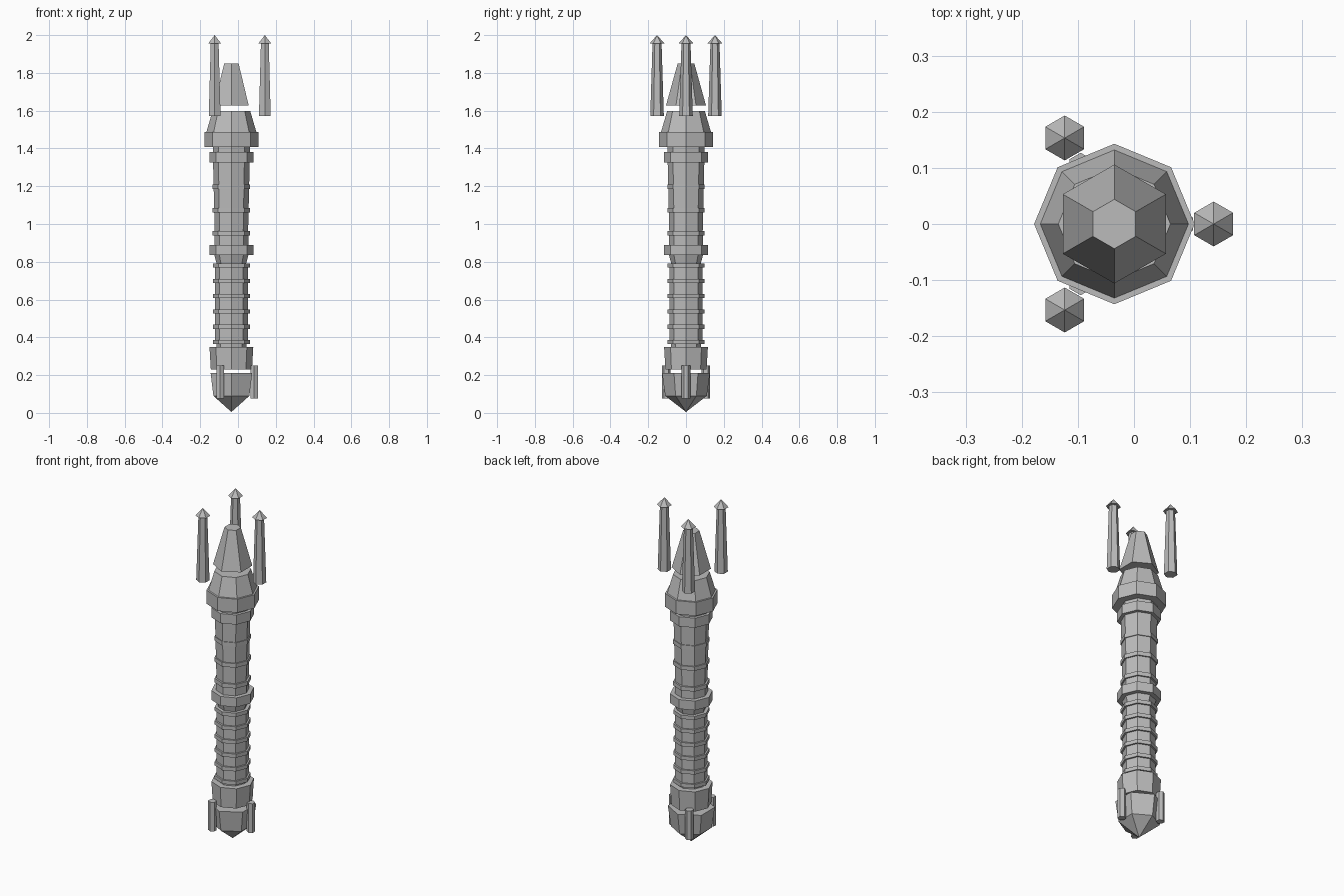
import bpy, bmesh, math

if "Cube" in bpy.data.objects:
    bpy.data.objects.remove(bpy.data.objects["Cube"])

CX = -0.035  # the shaft axis sits left of centre because of the prong layout

gray = bpy.data.materials.new("plain gray")
gray.diffuse_color = (0.5, 0.5, 0.5, 1)
gray.use_nodes = True
gray.node_tree.nodes["Principled BSDF"].inputs["Base Color"].default_value = gray.diffuse_color


def prism(name, profile, sides, x=CX, y=0.0, start=0.0):
    """Stack of flat-sided rings from (radius, z) pairs; radius 0 makes a tip."""
    bm = bmesh.new()
    rings = []
    for r, z in profile:
        if r == 0:
            rings.append([bm.verts.new((x, y, z))])
        else:
            rings.append([bm.verts.new((x + r * math.cos(start + 2 * math.pi * i / sides),
                                        y + r * math.sin(start + 2 * math.pi * i / sides), z))
                          for i in range(sides)])
    for a, b in zip(rings, rings[1:]):
        for i in range(sides):
            j = (i + 1) % sides
            if len(a) == 1:
                bm.faces.new((a[0], b[j], b[i]))
            elif len(b) == 1:
                bm.faces.new((a[i], a[j], b[0]))
            else:
                bm.faces.new((a[i], a[j], b[j], b[i]))
    if len(rings[0]) > 1:
        bm.faces.new(rings[0][::-1])
    if len(rings[-1]) > 1:
        bm.faces.new(rings[-1])
    bmesh.ops.recalc_face_normals(bm, faces=bm.faces)
    mesh = bpy.data.meshes.new(name)
    bm.to_mesh(mesh)
    bm.free()
    mesh.materials.append(gray)
    obj = bpy.data.objects.new(name, mesh)
    bpy.context.collection.objects.link(obj)
    return obj


HEX = math.pi / 6  # hexagons have a corner facing front

# Pommel: pointed six-sided block
prism("pommel", [(0, 0.005), (0.11, 0.09), (0.127, 0.212)], 6, start=HEX)

# Lower collar and shaft
prism("lower_collar", [(0.109, 0.23), (0.116, 0.35)], 8)
prism("lower_neck", [(0.08, 0.35), (0.08, 0.37)], 8)
prism("lower_shaft", [(0.088, 0.365), (0.088, 0.79)], 8)
for i in range(6):
    z = 0.375 + i * 0.081
    prism(f"lower_band_{i + 1}", [(0.098, z - 0.011), (0.098, z + 0.011)], 8)

# Middle ring with its stepped necks
prism("middle_lower_neck", [(0.078, 0.79), (0.09, 0.835)], 8)
prism("middle_ring", [(0.116, 0.835), (0.116, 0.89)], 8)
prism("middle_upper_neck", [(0.09, 0.89), (0.09, 0.945)], 8)

# Upper shaft, slightly flared, with bands
prism("upper_shaft", [(0.088, 0.94), (0.097, 1.33)], 8)
for i, z in enumerate((0.95, 1.073, 1.197)):
    prism(f"upper_band_{i + 1}", [(0.099, z - 0.012), (0.099, z + 0.012)], 8)
prism("upper_ring", [(0.116, 1.325), (0.116, 1.382)], 8)
prism("upper_neck", [(0.098, 1.382), (0.098, 1.408)], 8)

# Head: broad collar with a tapered seat above
prism("head_collar", [(0.143, 1.408), (0.143, 1.488)], 8)
prism("head_taper", [(0.132, 1.488), (0.1, 1.597)], 8)

# Floating six-sided crystal
prism("crystal", [(0.106, 1.627), (0.044, 1.85)], 6, start=HEX)

# Three prongs around the crystal and three studs around the pommel
for i in range(3):
    a = i * 2 * math.pi / 3
    c, s = math.cos(a), math.sin(a)
    prism(f"prong_{i + 1}", [(0.036, 1.572), (0.024, 1.955)], 6,
          CX + 0.177 * c, 0.177 * s, HEX)
    prism(f"prong_tip_{i + 1}", [(0.04, 1.955), (0, 2.0)], 6,
          CX + 0.177 * c, 0.177 * s, HEX)
    prism(f"pommel_stud_{i + 1}", [(0.023, 0.077), (0.023, 0.25)], 6,
          CX + 0.12 * c, 0.12 * s, HEX)
